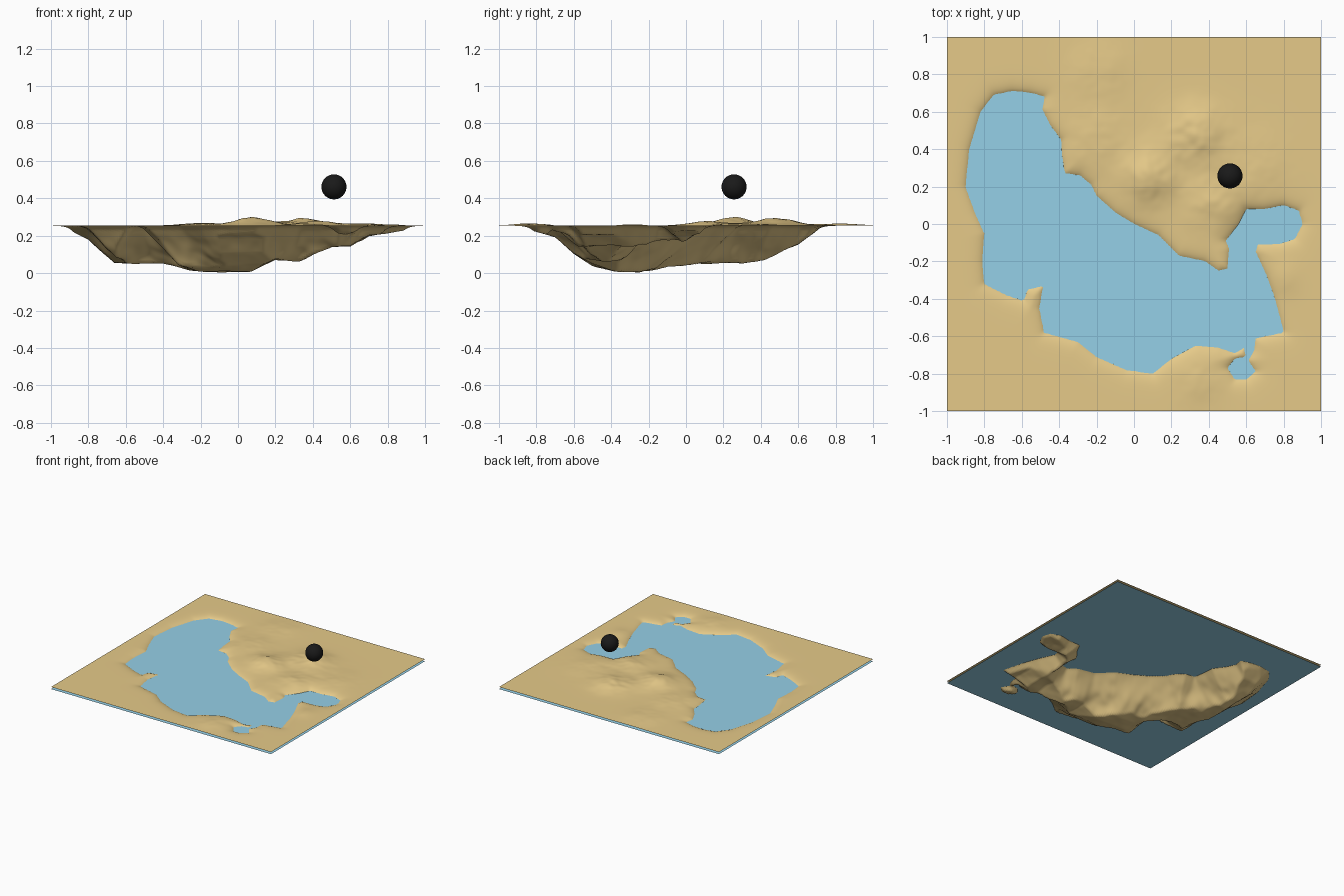
import bpy, bmesh, math
from mathutils import Vector, noise

if "Cube" in bpy.data.objects:
    bpy.data.objects.remove(bpy.data.objects["Cube"])

WATER_Z = 0.237
LAND_Z = 0.254
N = 160  # terrain grid cells per side


def material(name, color):
    m = bpy.data.materials.new(name)
    m.diffuse_color = (*color, 1)
    m.use_nodes = True
    m.node_tree.nodes["Principled BSDF"].inputs["Base Color"].default_value = m.diffuse_color
    return m


def lerp_profile(pts, t):
    """Piecewise linear height profile."""
    if t <= pts[0][0]:
        return pts[0][1]
    for (a, za), (b, zb) in zip(pts, pts[1:]):
        if t <= b:
            return za + (zb - za) * (t - a) / (b - a)
    return pts[-1][1]


# Shoreline, clockwise from the north-west bay
SHORE = [(-.65, .71), (-.55, .70), (-.48, .68), (-.49, .61), (-.45, .53), (-.39, .45),
         (-.385, .36), (-.37, .27), (-.29, .26), (-.23, .21), (-.20, .15), (-.10, .06),
         (0, 0), (.13, -.06), (.24, -.17), (.38, -.20), (.45, -.25), (.50, -.24),
         (.51, -.13), (.49, -.09), (.56, 0), (.60, .08), (.70, .08), (.80, .10),
         (.88, .07), (.90, 0), (.86, -.08), (.78, -.105), (.66, -.11), (.65, -.15),
         (.71, -.28), (.75, -.39), (.78, -.50), (.80, -.58), (.65, -.61), (.64, -.68),
         (.61, -.73), (.65, -.79), (.60, -.83), (.54, -.83), (.50, -.77), (.54, -.72),
         (.60, -.71), (.59, -.66), (.54, -.69), (.45, -.66), (.33, -.65), (.20, -.72),
         (.10, -.80), (-.04, -.78), (-.20, -.71), (-.30, -.63), (-.48, -.58), (-.505, -.45),
         (-.485, -.33), (-.57, -.35), (-.59, -.41), (-.68, -.38), (-.80, -.32), (-.81, -.20),
         (-.80, -.05), (-.85, .06), (-.90, .20), (-.88, .40), (-.82, .60), (-.75, .69)]
EDGES = list(zip(SHORE, SHORE[1:] + SHORE[:1]))

# Deepest floor along x and along y
FLOOR_X = [(-.95, .25), (-.8, .18), (-.66, .05), (-.4, .05), (-.3, .025), (-.2, 0), (.06, 0),
           (.2, .07), (.33, .06), (.5, .14), (.6, .14), (.7, .2), (.8, .21), (.95, .24)]
FLOOR_Y = [(-.85, .235), (-.7, .19), (-.6, .1), (-.5, .04), (-.38, .005), (-.25, 0), (-.1, .03),
           (.1, .035), (.3, .05), (.42, .07), (.6, .15), (.72, .24)]

# Hills: x, y, radius, height
HILLS = [(.08, .25, .13, .042), (.32, .48, .14, .038), (.42, .1, .14, .02), (.6, .3, .2, .012),
         (-.2, .45, .15, .016), (-.2, .8, .15, .012), (.35, -.82, .13, .012), (.8, -.3, .08, .008)]


def shore_distance(x, y):
    """Distance to the shoreline, positive over water."""
    best, inside = 9.0, False
    for (ax, ay), (bx, by) in EDGES:
        ex, ey = bx - ax, by - ay
        t = ((x - ax) * ex + (y - ay) * ey) / (ex * ex + ey * ey)
        t = min(1, max(0, t))
        best = min(best, (x - ax - t * ex) ** 2 + (y - ay - t * ey) ** 2)
        if (ay > y) != (by > y) and x < ax + ex * (y - ay) / ey:
            inside = not inside
    return math.sqrt(best) * (1 if inside else -1)


def height(x, y):
    d = shore_distance(x, y)
    if d > 0:
        rough = noise.fractal(Vector((x * 4, y * 4, 2)), 1.0, 2.0, 3)
        bank = WATER_Z - d * (0.95 + 0.25 * rough)
        floor = max(lerp_profile(FLOOR_X, x), lerp_profile(FLOOR_Y, y))
        floor = min(floor + 0.012 * (rough + 0.3) * min(1, d * 8), WATER_Z - min(d * .5, .012))
        return max(0, bank, floor)
    rise = 1 - math.exp(d / 0.03)
    hill = sum(h * math.exp(-((x - cx) ** 2 + (y - cy) ** 2) / r ** 2) for cx, cy, r, h in HILLS)
    rough = noise.fractal(Vector((x * 6, y * 6, 5)), 1.0, 2.0, 3)
    hill *= 1 + 0.35 * rough
    return WATER_Z + (LAND_Z - WATER_Z + hill) * rise


def add_object(name, bm, mat):
    me = bpy.data.meshes.new(name)
    bm.to_mesh(me)
    bm.free()
    ob = bpy.data.objects.new(name, me)
    bpy.context.collection.objects.link(ob)
    me.materials.append(mat)
    return ob


# Terrain with the carved lake bed
bm = bmesh.new()
bmesh.ops.create_grid(bm, x_segments=N, y_segments=N, size=1)
for v in bm.verts:
    v.co.z = height(v.co.x, v.co.y)
for f in bm.faces:
    f.smooth = True
add_object("terrain", bm, material("sand", (0.79, 0.59, 0.25)))

# Water sheet
bm = bmesh.new()
bmesh.ops.create_grid(bm, x_segments=1, y_segments=1, size=1)
for v in bm.verts:
    v.co.z = WATER_Z
add_object("water", bm, material("water_blue", (0.30, 0.63, 0.80)))

# Floating ball
bm = bmesh.new()
bmesh.ops.create_uvsphere(bm, u_segments=32, v_segments=16, radius=0.067)
bmesh.ops.translate(bm, vec=(0.513, 0.257, 0.461), verts=bm.verts)
for f in bm.faces:
    f.smooth = True
add_object("ball", bm, material("black", (0.01, 0.01, 0.01)))
